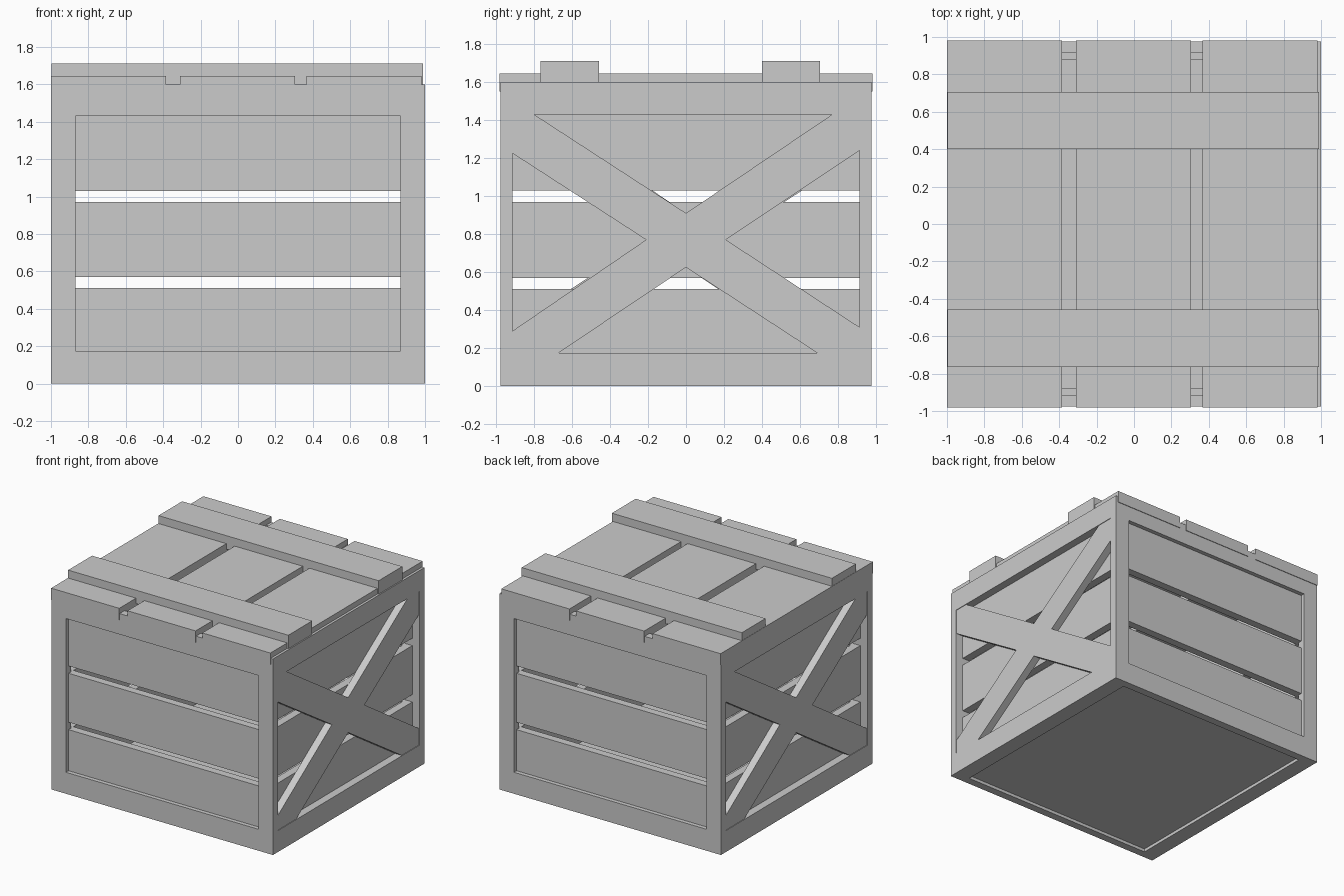
import bpy, bmesh
from mathutils import Vector

if "Cube" in bpy.data.objects:
    bpy.data.objects.remove(bpy.data.objects["Cube"])


def finish(name, bm):
    bmesh.ops.recalc_face_normals(bm, faces=bm.faces[:])
    me = bpy.data.meshes.new(name)
    bm.to_mesh(me)
    bm.free()
    ob = bpy.data.objects.new(name, me)
    bpy.context.collection.objects.link(ob)
    return ob


def box(name, x0, x1, y0, y1, z0, z1):
    bm = bmesh.new()
    bmesh.ops.create_cube(bm, size=1)
    for v in bm.verts:
        v.co = ((x0, x1)[v.co.x > 0], (y0, y1)[v.co.y > 0], (z0, z1)[v.co.z > 0])
    return finish(name, bm)


def lattice_frame(name, xs, ys, zs):
    """Twelve joined square bars: the edge cells of a 3x3x3 lattice, outer skin only."""
    def solid(c):
        return all(0 <= i <= 2 for i in c) and sum(i != 1 for i in c) >= 2

    bm = bmesh.new()
    cells = [(i, j, k) for i in range(3) for j in range(3) for k in range(3)]
    for c in filter(solid, cells):
        for axis in range(3):
            for side in (0, 1):
                n = list(c)
                n[axis] += 2 * side - 1
                if solid(n):
                    continue
                a, b = (axis + 1) % 3, (axis + 2) % 3
                loop = []
                for da, db in ((0, 0), (1, 0), (1, 1), (0, 1)):
                    p = list(c)
                    p[axis] += side
                    p[a] += da
                    p[b] += db
                    loop.append(bm.verts.new((xs[p[0]], ys[p[1]], zs[p[2]])))
                if not side:
                    loop.reverse()
                bm.faces.new(loop)
    bmesh.ops.remove_doubles(bm, verts=bm.verts[:], dist=1e-4)
    return finish(name, bm)


# Outer frame: posts and rails
Z_LOW, Z_HIGH, Z_TOP = 0.175, 1.43, 1.6
lattice_frame("crate_frame", (-1, -0.87, 0.87, 1), (-0.977, -0.913, 0.913, 0.977),
              (0, Z_LOW, Z_HIGH, Z_TOP))

# Floor panel, slightly raised
box("floor_panel", -0.87, 0.87, -0.913, 0.913, 0.025, 0.09)

# Horizontal slats on all four walls
for n, (z0, z1) in enumerate(((Z_LOW, 0.51), (0.57, 0.97), (1.03, Z_HIGH))):
    for label, s in (("front", -1), ("back", 1)):
        a, b = sorted((s * 0.88, s * 0.943))
        box(f"{label}_slat_{n + 1}", -0.87, 0.87, a, b, z0, z1)
    for label, s in (("left", -1), ("right", 1)):
        a, b = sorted((s * 0.87, s * 0.935))
        box(f"{label}_slat_{n + 1}", a, b, -0.913, 0.913, z0, z1)

# Crossed braces in the side openings
E = 0.913
CROSS = [(-0.80, Z_HIGH), (0, 0.91), (0.77, Z_HIGH), (E, Z_HIGH), (E, 1.24), (0.21, 0.77),
         (E, 0.31), (E, Z_LOW), (0.69, Z_LOW), (0, 0.625), (-0.67, Z_LOW), (-E, Z_LOW),
         (-E, 0.29), (-0.21, 0.77), (-E, 1.225), (-E, Z_HIGH)]
for label, s in (("right", 1), ("left", -1)):
    bm = bmesh.new()
    face = bm.faces.new([bm.verts.new((s * 0.935, s * y, z)) for y, z in CROSS])
    ext = bmesh.ops.extrude_face_region(bm, geom=[face])
    bmesh.ops.translate(bm, vec=Vector((s * 0.06, 0, 0)),
                        verts=[g for g in ext["geom"] if isinstance(g, bmesh.types.BMVert)])
    finish(f"{label}_cross_brace", bm)

# Lid planks and the two battens across them
for n, (x0, x1) in enumerate(((-1, -0.385), (-0.31, 0.305), (0.365, 0.98))):
    box(f"lid_plank_{n + 1}", x0, x1, -0.982, 0.982, 1.55, 1.645)
for n, (y0, y1) in enumerate(((-0.765, -0.457), (0.40, 0.705))):
    box(f"lid_batten_{n + 1}", -0.998, 0.99, y0, y1, Z_TOP, 1.71)
